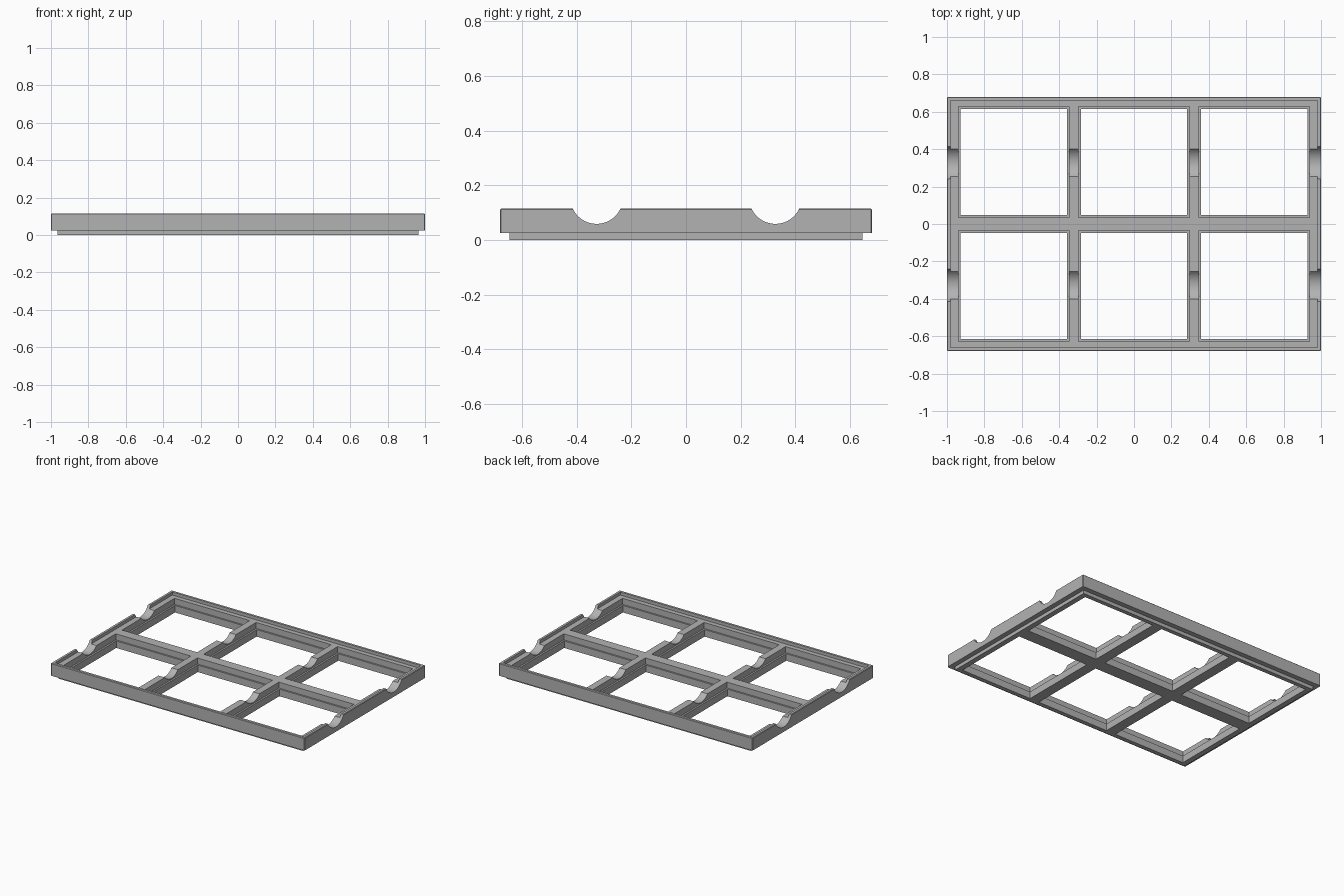
import bpy
import bmesh
from math import pi
from mathutils import Matrix, Vector

if "Cube" in bpy.data.objects:
    bpy.data.objects.remove(bpy.data.objects["Cube"], do_unlink=True)

HALF_X, HALF_Y = 1.0, 0.68
FOOT_TOP, SHELF_Z, RIM_Z = 0.025, 0.093, 0.115
FOOT_INSET, RIM_WIDTH = 0.035, 0.02
CELL_X, CELL_Y = 0.643, 0.331          # pocket spacing
POCKET, OPENING, LEDGE_Z = 0.296, 0.284, 0.05
NOTCH_R, NOTCH_Y, NOTCH_Z = 0.096, 0.327, 0.155

grey = bpy.data.materials.new("grey plastic")
grey.use_nodes = True
grey.diffuse_color = (0.45, 0.45, 0.45, 1)
grey.node_tree.nodes["Principled BSDF"].inputs["Base Color"].default_value = grey.diffuse_color


def add_object(name, bm):
    mesh = bpy.data.meshes.new(name)
    bm.to_mesh(mesh)
    bm.free()
    obj = bpy.data.objects.new(name, mesh)
    bpy.context.collection.objects.link(obj)
    mesh.materials.append(grey)
    return obj


def box(name, cx, cy, hx, hy, z0, z1):
    bm = bmesh.new()
    place = Matrix.Translation((cx, cy, (z0 + z1) / 2))
    bmesh.ops.create_cube(bm, size=1, matrix=place @ Matrix.Diagonal((2 * hx, 2 * hy, z1 - z0, 1)))
    return add_object(name, bm)


def rod_along_x(name, y, z, radius, length):
    bm = bmesh.new()
    place = Matrix.Translation((0, y, z)) @ Matrix.Rotation(pi / 2, 4, "Y")
    bmesh.ops.create_cone(bm, cap_ends=True, segments=96, radius1=radius,
                          radius2=radius, depth=length, matrix=place)
    return add_object(name, bm)


def combine(target, tool, operation):
    """Apply one boolean and remove the tool."""
    mod = target.modifiers.new("combine", "BOOLEAN")
    mod.operation, mod.object, mod.solver = operation, tool, "EXACT"
    bpy.context.view_layer.update()
    evaluated = target.evaluated_get(bpy.context.evaluated_depsgraph_get())
    mesh = bpy.data.meshes.new_from_object(evaluated)
    target.modifiers.clear()
    target.data = mesh
    bpy.data.objects.remove(tool, do_unlink=True)


# Outer body with softened upright and top edges
frame = box("grid_frame", 0, 0, HALF_X, HALF_Y, FOOT_TOP, RIM_Z)
bm = bmesh.new()
bm.from_mesh(frame.data)
soft = [e for e in bm.edges if max(v.co.z for v in e.verts) > RIM_Z - 0.001]
bmesh.ops.bevel(bm, geom=soft, offset=0.004, segments=1, affect="EDGES")
bm.to_mesh(frame.data)
bm.free()

# Inset foot below the body
foot = box("foot", 0, 0, HALF_X - FOOT_INSET, HALF_Y - FOOT_INSET, 0, FOOT_TOP + 0.01)
combine(frame, foot, "UNION")

# Recess inside the raised rim
recess = box("recess", 0, 0, HALF_X - RIM_WIDTH, HALF_Y - RIM_WIDTH, SHELF_Z, RIM_Z + 0.1)
combine(frame, recess, "DIFFERENCE")

# Six stepped square pockets, open at the bottom
for column in (-1, 0, 1):
    for row in (-1, 1):
        x, y = column * CELL_X, row * CELL_Y
        for half, bottom in ((POCKET, LEDGE_Z), (OPENING, -0.1)):
            combine(frame, box("pocket", x, y, half, half, bottom, 0.3), "DIFFERENCE")

# Round notches across the side rims and dividers
for side in (-1, 1):
    combine(frame, rod_along_x("notch", side * NOTCH_Y, NOTCH_Z, NOTCH_R, 2.4), "DIFFERENCE")

# Single material, smooth notches and sharp edges elsewhere
frame.data.materials.clear()
frame.data.materials.append(grey)
for polygon in frame.data.polygons:
    polygon.material_index = 0
bpy.ops.object.select_all(action="DESELECT")
frame.select_set(True)
bpy.context.view_layer.objects.active = frame
bpy.ops.object.shade_smooth_by_angle(angle=pi / 6)
